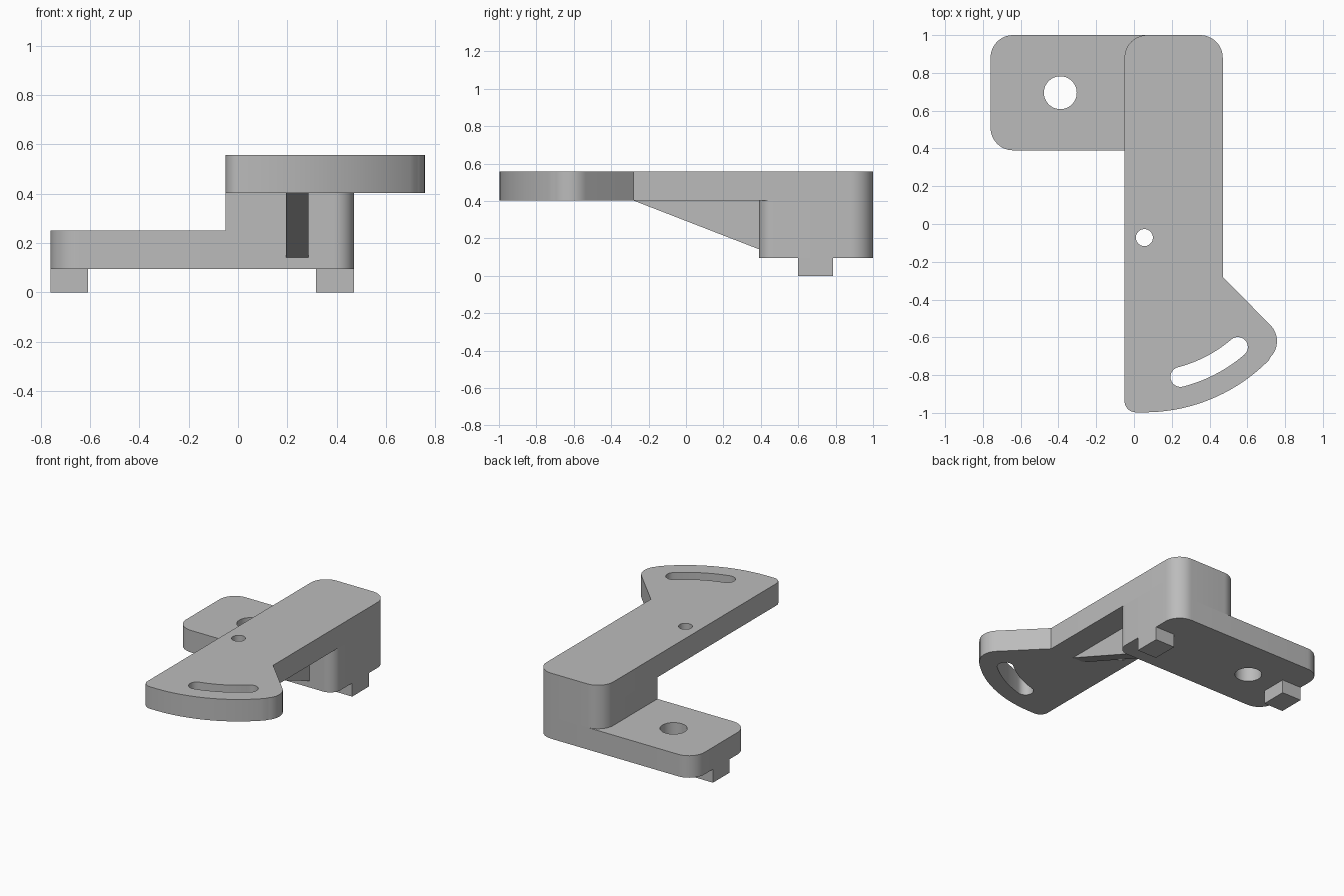
import bpy, bmesh
from math import cos, sin, radians

cube = bpy.data.objects.get("Cube")
if cube:
    bpy.data.objects.remove(cube, do_unlink=True)

grey = bpy.data.materials.new("plain grey")
grey.use_nodes = True
colour = (0.5, 0.5, 0.5, 1)
grey.diffuse_color = colour
grey.node_tree.nodes["Principled BSDF"].inputs["Base Color"].default_value = colour


def arc(cx, cy, r, start, end, steps=12):
    """Points along an arc, angles in degrees."""
    angles = [radians(start + (end - start) * i / steps) for i in range(steps + 1)]
    return [(cx + r * cos(a), cy + r * sin(a)) for a in angles]


def circle(cx, cy, r):
    return arc(cx, cy, r, 0, 360, 48)[:-1]


def rounded_rect(x0, x1, y0, y1, radii):
    """Radii run front left, front right, back right, back left."""
    points = []
    spots = ((x0, y0, 1, 1), (x1, y0, -1, 1), (x1, y1, -1, -1), (x0, y1, 1, -1))
    for i, ((x, y, sx, sy), r) in enumerate(zip(spots, radii)):
        turn = 180 + 90 * i
        points += arc(x + sx * r, y + sy * r, r, turn, turn + 90) if r else [(x, y)]
    return points


def prism(name, loops, low, high, along_x=False):
    """Fill an outline with optional holes and extrude it."""
    bm = bmesh.new()
    for loop in loops:
        verts = [bm.verts.new((low, a, b) if along_x else (a, b, low)) for a, b in loop]
        for i, v in enumerate(verts):
            bm.edges.new((verts[i - 1], v))
    bmesh.ops.triangle_fill(bm, use_beauty=True, edges=bm.edges[:])
    result = bmesh.ops.extrude_face_region(bm, geom=bm.faces[:], use_keep_orig=True)
    moved = [g for g in result["geom"] if isinstance(g, bmesh.types.BMVert)]
    depth = high - low
    bmesh.ops.translate(bm, verts=moved, vec=(depth, 0, 0) if along_x else (0, 0, depth))
    bmesh.ops.recalc_face_normals(bm, faces=bm.faces[:])
    mesh = bpy.data.meshes.new(name)
    bm.to_mesh(mesh)
    bm.free()
    mesh.materials.append(grey)
    obj = bpy.data.objects.new(name, mesh)
    bpy.context.collection.objects.link(obj)
    bpy.ops.object.select_all(action="DESELECT")
    obj.select_set(True)
    bpy.context.view_layer.objects.active = obj
    bpy.ops.object.shade_smooth_by_angle(angle=radians(30))
    return obj


LEFT, INNER, RIGHT = -0.76, -0.05, 0.47
FRONT, BACK, R = 0.39, 1.0, 0.12
BASE, STEP, ARM, TOP = 0.095, 0.25, 0.402, 0.557
PX, PY = 0.055, -0.072  # pivot hole, centre of the sector

# Base plate with its mounting hole
prism("base_plate", [rounded_rect(LEFT, RIGHT, FRONT, BACK, (R, 0.08, R, R)),
                     circle(-0.39, 0.695, 0.087)], BASE, STEP)

# Column between plate and arm
prism("column", [rounded_rect(INNER, RIGHT, FRONT, BACK, (0, 0.08, R, R))], STEP, ARM)

# Arm ending in a sector, with pivot hole and curved slot
outline = arc(INNER + 0.06, -0.937, 0.06, 180, 267)
outline += arc(PX, PY, 0.925, -92.5, -43, 32)[1:-1]
outline += arc(0.637, -0.62, R, -43, 44, 16)
outline += [(RIGHT, -0.28)]
outline += arc(RIGHT - R, BACK - R, R, 0, 90) + arc(INNER + R, BACK - R, R, 90, 180)
SLOT, HALF, A0, A1 = 0.762, 0.053, -75.5, -49.5
ends = [(PX + SLOT * cos(radians(a)), PY + SLOT * sin(radians(a))) for a in (A0, A1)]
slot = arc(PX, PY, SLOT + HALF, A0, A1, 20)
slot += arc(*ends[1], HALF, A1, A1 + 180)[1:-1]
slot += arc(PX, PY, SLOT - HALF, A1, A0, 20)
slot += arc(*ends[0], HALF, A0 + 180, A0 + 360)[1:-1]
prism("sector_arm", [outline, circle(PX, PY, 0.045), slot], ARM, TOP)

# Triangular rib under the arm
prism("support_rib", [[(-0.28, ARM), (FRONT, 0.142), (FRONT, ARM)]], 0.195, 0.285, True)

# Locating feet at both ends of the plate
for name, x0, x1 in (("right_foot", LEFT, -0.607), ("left_foot", 0.317, RIGHT)):
    prism(name, [rounded_rect(x0, x1, 0.6, 0.785, (0, 0, 0, 0))], 0, BASE)
